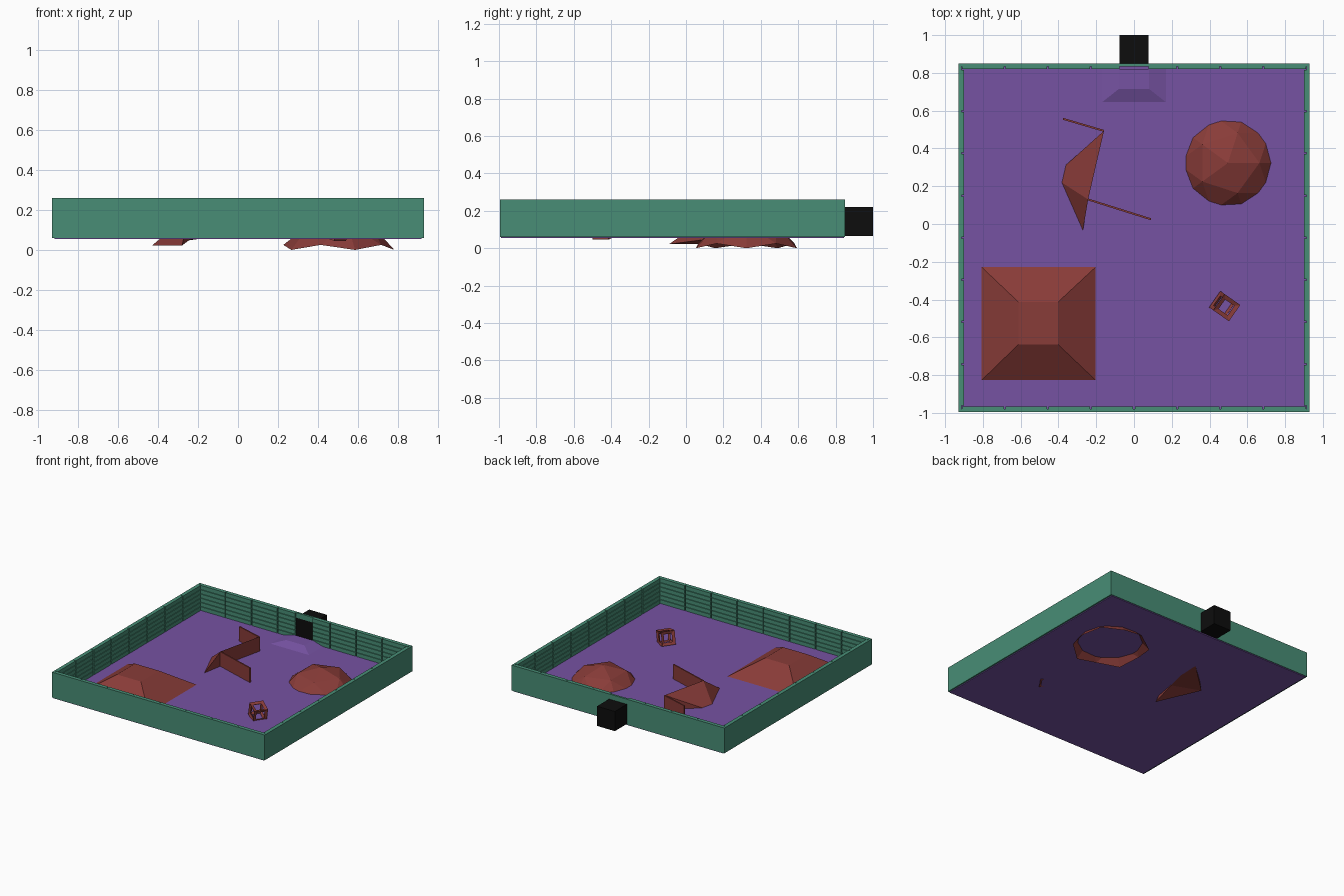
import bpy, bmesh, math
from mathutils import Matrix

if "Cube" in bpy.data.objects:
    bpy.data.objects.remove(bpy.data.objects["Cube"])


def material(name, rgb):
    m = bpy.data.materials.new(name)
    m.diffuse_color = (*rgb, 1)
    m.use_nodes = True
    m.node_tree.nodes["Principled BSDF"].inputs["Base Color"].default_value = m.diffuse_color
    return m


GREEN = material("wall green", (0.065, 0.27, 0.18))
PURPLE = material("floor purple", (0.18, 0.085, 0.36))
RED = material("obstacle red", (0.25, 0.045, 0.04))
BLACK = material("hatch black", (0.004, 0.004, 0.004))


def finish(name, bm, mat):
    bmesh.ops.recalc_face_normals(bm, faces=bm.faces)
    me = bpy.data.meshes.new(name)
    bm.to_mesh(me)
    bm.free()
    me.materials.append(mat)
    ob = bpy.data.objects.new(name, me)
    bpy.context.collection.objects.link(ob)
    return ob


def add_box(bm, x, y, z):
    c = [(a + b) / 2 for a, b in (x, y, z)]
    s = [abs(b - a) for a, b in (x, y, z)]
    bmesh.ops.create_cube(bm, size=1, matrix=Matrix.Translation(c) @ Matrix.Diagonal((*s, 1)))


def boxes(name, mat, *dims):
    bm = bmesh.new()
    for d in dims:
        add_box(bm, *d)
    return finish(name, bm, mat)


def solid(name, mat, verts, faces):
    bm = bmesh.new()
    vs = [bm.verts.new(v) for v in verts]
    for f in faces:
        bm.faces.new([vs[i] for i in f])
    return finish(name, bm, mat)


def frustum(name, mat, base, top, z0, z1):
    """base and top are (xmin, xmax, ymin, ymax)"""
    def rect(r, z):
        return [(r[0], r[2], z), (r[1], r[2], z), (r[1], r[3], z), (r[0], r[3], z)]
    sides = [(i, (i + 1) % 4, (i + 1) % 4 + 4, i + 4) for i in range(4)]
    return solid(name, mat, rect(base, z0) + rect(top, z1),
                 [(3, 2, 1, 0), (4, 5, 6, 7)] + sides)


X, Y0, Y1 = 0.93, -0.995, 0.85        # arena outline
Z0, Z1 = 0.06, 0.26                   # floor and wall top
B, T = 0.016, 0.03                    # backing and total wall thickness
DOOR, DOOR_TOP = 0.078, 0.22

# Floor slab
boxes("floor", PURPLE, ((-X + .012, X - .012), (Y0 + .005, Y1 - .005), (Z0 - .006, Z0 + .002)))

# Outer wall backing, with a door opening at the back
H = (Z0, Z1)
boxes("outer_walls", GREEN,
      ((-X, X), (Y0, Y0 + B), H),
      ((-X, -X + B), (Y0 + B, Y1 - B), H),
      ((X - B, X), (Y0 + B, Y1 - B), H),
      ((-X, -DOOR), (Y1 - B, Y1), H),
      ((DOOR, X), (Y1 - B, Y1), H),
      ((-DOOR, DOOR), (Y1 - B, Y1), (DOOR_TOP, Z1)))

# Inner wall boards in rows and columns with thin gaps
bm = bmesh.new()
COLS, ROWS, GAP = 8, 6, 0.004
dz = (Z1 - Z0) / ROWS
for r in range(ROWS):
    z = (Z0 + r * dz + GAP / 2, Z0 + (r + 1) * dz - (GAP / 2 if r < ROWS - 1 else 0))
    for c in range(COLS):
        wx, wy = 2 * (X - B) / COLS, (Y1 - Y0 - 2 * T) / COLS
        x0 = -X + B + c * wx + GAP
        x1 = x0 + wx - 2 * GAP
        add_box(bm, (x0, x1), (Y0 + B, Y0 + T), z)
        if c == COLS // 2 - 1:
            x1 = -DOOR
        if c == COLS // 2:
            x0 = DOOR
        add_box(bm, (x0, x1), (Y1 - T, Y1 - B), z)
        y0 = Y0 + T + c * wy
        for s in (-1, 1):
            add_box(bm, (s * (X - B), s * (X - T)), (y0 + GAP, y0 + wy - GAP), z)
finish("wall_boards", bm, GREEN)

# Black hatch box behind the door, and the low ramp in front of it
boxes("hatch_box", BLACK, ((-DOOR, DOOR), (Y1 - 0.012, 1.0), (0.065, DOOR_TOP)))
frustum("door_ramp", PURPLE, (-.175, .175, .64, Y1 - T), (-.08, .08, .715, Y1 - T), Z0, 0.088)

# Square ramp with a flat top
frustum("square_ramp", RED, (-.81, -.2, -.83, -.225), (-.612, -.402, -.638, -.413), Z0, 0.19)

# Faceted dome: the upper part of an icosphere, open below the floor
bm = bmesh.new()
bmesh.ops.create_icosphere(bm, subdivisions=2, radius=1)
bmesh.ops.delete(bm, geom=[v for v in bm.verts if v.co.z < 0.4], context='VERTS')
low = min(v.co.z for v in bm.verts)
for v in bm.verts:
    v.co = (v.co.x * .318 + .497, v.co.y * .318 + .323, (v.co.z - low) * .32)
finish("dome", bm, RED)

# Small tilted open cube frame
bm = bmesh.new()
bmesh.ops.create_cube(bm, size=0.105)
bm.transform(Matrix.Translation((.48, -.435, .11)) @ Matrix.Rotation(math.radians(-35), 4, 'Z')
             @ Matrix.Rotation(math.radians(15), 4, 'Y'))
frame = finish("cube_frame", bm, RED)
w = frame.modifiers.new("frame", 'WIREFRAME')
w.thickness, w.offset = 0.028, -1

# Wedge body sloping down from a high edge into the floor
TOP = 0.177
A, D = (-.159, .493), (-.243, .13)
solid("wedge_body", RED,
      [(*A, TOP), (*D, TOP), (-.43, .25, .022), (-.28, -.09, .022), (*A, Z0), (*D, .05)],
      [(0, 2, 1), (2, 3, 1), (0, 1, 5, 4), (1, 3, 5), (0, 4, 2), (2, 4, 5), (2, 5, 3)])


# Upright fins at both ends of the wedge
def fin(name, p, q, t=0.01):
    dx, dy = q[0] - p[0], q[1] - p[1]
    bm = bmesh.new()
    bmesh.ops.create_cube(bm, size=1, matrix=Matrix.Translation(
        ((p[0] + q[0]) / 2, (p[1] + q[1]) / 2, (Z0 + TOP) / 2))
        @ Matrix.Rotation(math.atan2(dy, dx), 4, 'Z')
        @ Matrix.Diagonal((math.hypot(dx, dy), t, TOP - Z0, 1)))
    finish(name, bm, RED)


fin("back_fin", (-.376, .557), A)
fin("front_fin", D, (.09, .025))
